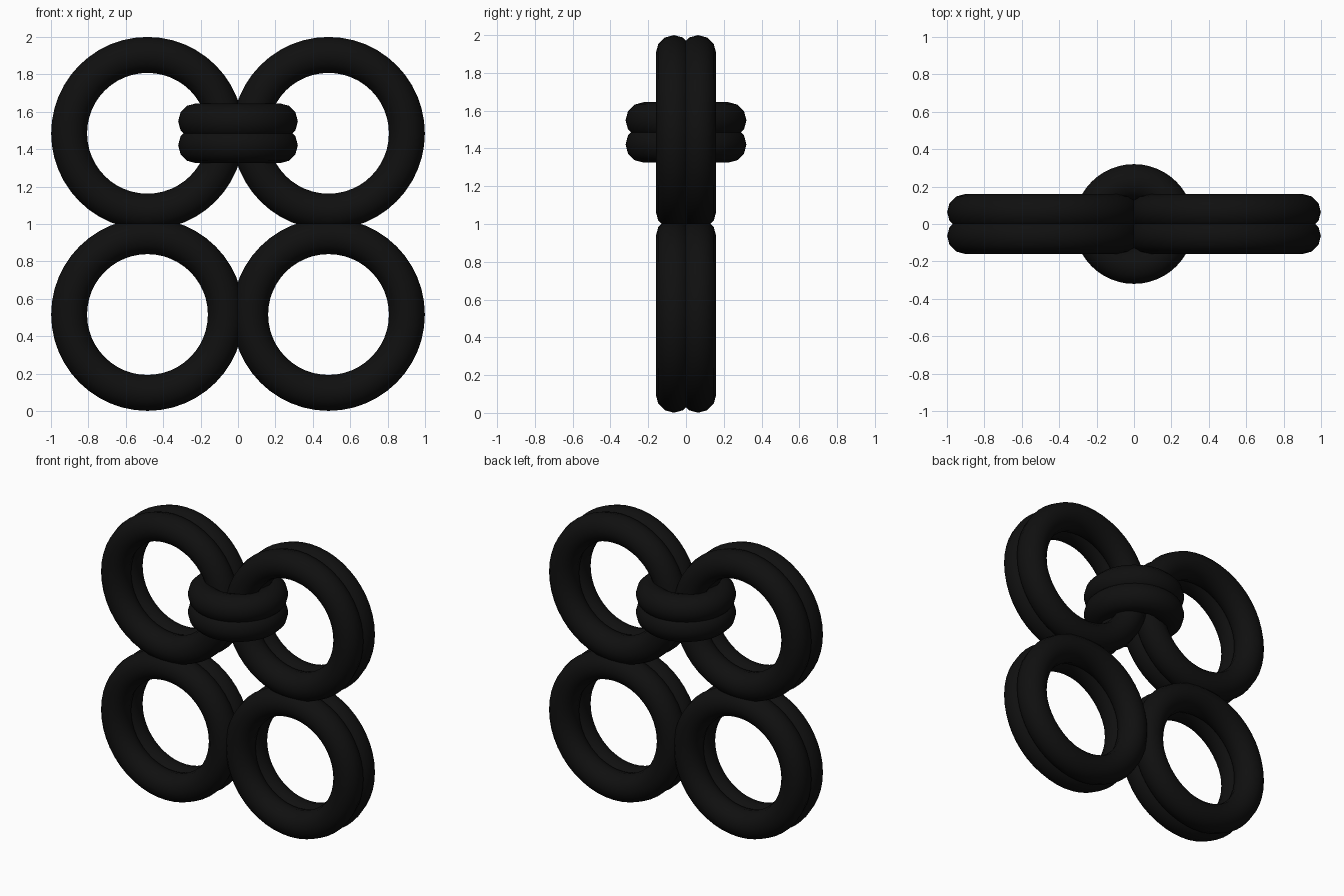
import bpy
from math import pi

if "Cube" in bpy.data.objects:
    bpy.data.objects.remove(bpy.data.objects["Cube"])

TUBE = 0.096      # radius of each cord
OFFSET = 0.064    # half spacing of the paired cords
ROUND = 1.485     # height of the upper rings

black = bpy.data.materials.new("black_rubber")
black.diffuse_color = (0.005, 0.005, 0.005, 1)
black.use_nodes = True
black.node_tree.nodes["Principled BSDF"].inputs["Base Color"].default_value = black.diffuse_color


def cord(name, loc, major, rot):
    bpy.ops.mesh.primitive_torus_add(location=loc, rotation=rot, major_radius=major,
                                     minor_radius=TUBE, major_segments=48, minor_segments=12)
    ob = bpy.context.object
    ob.name = name
    ob.data.materials.append(black)
    bpy.ops.object.shade_smooth()


# Four large upright rings, each a pair of cords side by side
for side, x in (("left", -0.484), ("right", 0.484)):
    for level, z in (("lower", 2 - ROUND + 0.001), ("upper", ROUND)):
        for face, y in (("front", -OFFSET), ("back", OFFSET)):
            cord(f"{level}_{side}_ring_{face}", (x, y, z), 0.419, (pi / 2, 0, 0))

# Small flat band tying the two upper rings together
for level, dz in (("lower", -OFFSET), ("upper", OFFSET)):
    cord(f"binding_ring_{level}", (0, 0, ROUND + dz), 0.224, (0, 0, 0))
